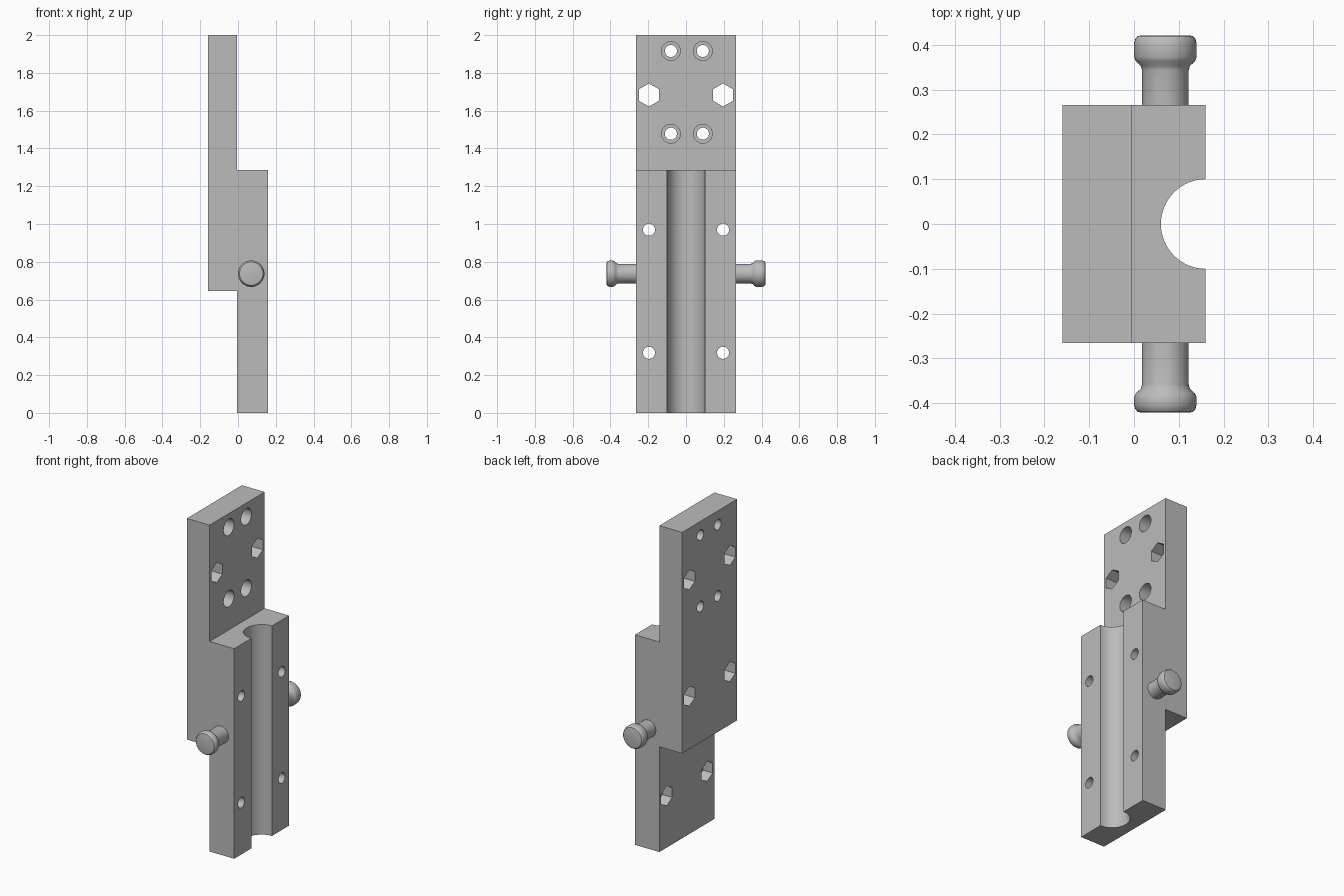
import bpy, bmesh
from math import pi, radians
from mathutils import Matrix, Vector

if "Cube" in bpy.data.objects:
    bpy.data.objects.remove(bpy.data.objects["Cube"], do_unlink=True)

grey = bpy.data.materials.new("plain grey")
grey.use_nodes = True
grey.diffuse_color = (0.5, 0.5, 0.5, 1)
grey.node_tree.nodes["Principled BSDF"].inputs["Base Color"].default_value = (0.5, 0.5, 0.5, 1)


def make_object(name, bm):
    bmesh.ops.recalc_face_normals(bm, faces=bm.faces)
    mesh = bpy.data.meshes.new(name)
    bm.to_mesh(mesh)
    bm.free()
    mesh.materials.append(grey)
    obj = bpy.data.objects.new(name, mesh)
    bpy.context.collection.objects.link(obj)
    return obj


def select_only(obj):
    bpy.ops.object.select_all(action='DESELECT')
    bpy.context.view_layer.objects.active = obj
    obj.select_set(True)


def smooth(obj):
    select_only(obj)
    bpy.ops.object.shade_smooth_by_angle(angle=radians(35))


def cut(target, cutter):
    mod = target.modifiers.new("cut", 'BOOLEAN')
    mod.operation = 'DIFFERENCE'
    mod.solver = 'EXACT'
    mod.object = cutter
    select_only(target)
    bpy.ops.object.modifier_apply(modifier=mod.name)
    bpy.data.objects.remove(cutter, do_unlink=True)


def bore(radius, sides, length, location, along_x=True):
    """Cylinder or prism cutter, lying along x or standing along z."""
    bm = bmesh.new()
    turn = Matrix.Rotation(pi / 2, 4, 'Y') @ Matrix.Rotation(pi / 2, 4, 'Z') if along_x else Matrix()
    bmesh.ops.create_cone(bm, cap_ends=True, segments=sides, radius1=radius, radius2=radius,
                          depth=length, matrix=Matrix.Translation(location) @ turn)
    return make_object("cutter", bm)


def bore_x(radius, sides, x0, x1, y, z):
    return bore(radius, sides, x1 - x0, (( x0 + x1) / 2, y, z))


# Stepped body: a thin upper plate overlapping a thicker lower block
BACK, STEP, FRONT, HALF = -0.16, -0.006, 0.16, 0.266
profile = [(STEP, 0), (FRONT, 0), (FRONT, 1.287), (STEP, 1.287),
           (STEP, 2), (BACK, 2), (BACK, 0.645), (STEP, 0.645)]
bm = bmesh.new()
side = bm.faces.new([bm.verts.new((x, -HALF, z)) for x, z in profile])
swept = bmesh.ops.extrude_face_region(bm, geom=[side])["geom"]
bmesh.ops.translate(bm, vec=(0, 2 * HALF, 0),
                    verts=[v for v in swept if isinstance(v, bmesh.types.BMVert)])
body = make_object("stepped_body", bm)

# Half-round channel down the front
cut(body, bore(0.1, 64, 4, (FRONT, 0, 0.5), along_x=False))

# Screw holes with hexagonal nut pockets from the back
for y in (-0.196, 0.196):
    cut(body, bore_x(0.061, 6, -0.5, 0.5, y, 1.683))
    for z in (0.318, 0.97):
        cut(body, bore_x(0.061, 6, -0.5, 0.06, y, z))
        cut(body, bore_x(0.032, 32, 0, 0.5, y, z))

# Counterbored mounting holes in the upper plate
for y in (-0.08, 0.089):
    for z in (1.478, 1.916):
        cut(body, bore_x(0.032, 32, -0.5, 0.1, y, z))
        cut(body, bore_x(0.05, 32, -0.08, 0.1, y, z))
smooth(body)


# Side pegs: lathed shaft with a flared, rounded head
def peg(name, direction, head_start):
    outline = [(0, 0.25), (0.052, 0.25), (0.052, head_start),
               (0.055, head_start + 0.01), (0.066, head_start + 0.02),
               (0.07, head_start + 0.03), (0.07, 0.403), (0.067, 0.413),
               (0.062, 0.419), (0.054, 0.421), (0, 0.421)]
    bm = bmesh.new()
    verts = [bm.verts.new((0.07 + r, direction * y, 0.737)) for r, y in outline]
    edges = [bm.edges.new(pair) for pair in zip(verts, verts[1:])]
    bmesh.ops.spin(bm, geom=verts + edges, cent=(0.07, 0, 0.737), axis=(0, 1, 0),
                   angle=2 * pi, steps=40, use_duplicate=False)
    bmesh.ops.remove_doubles(bm, verts=bm.verts, dist=0.0005)
    smooth(make_object(name, bm))


peg("left_peg", 1, 0.343)
peg("right_peg", -1, 0.358)
